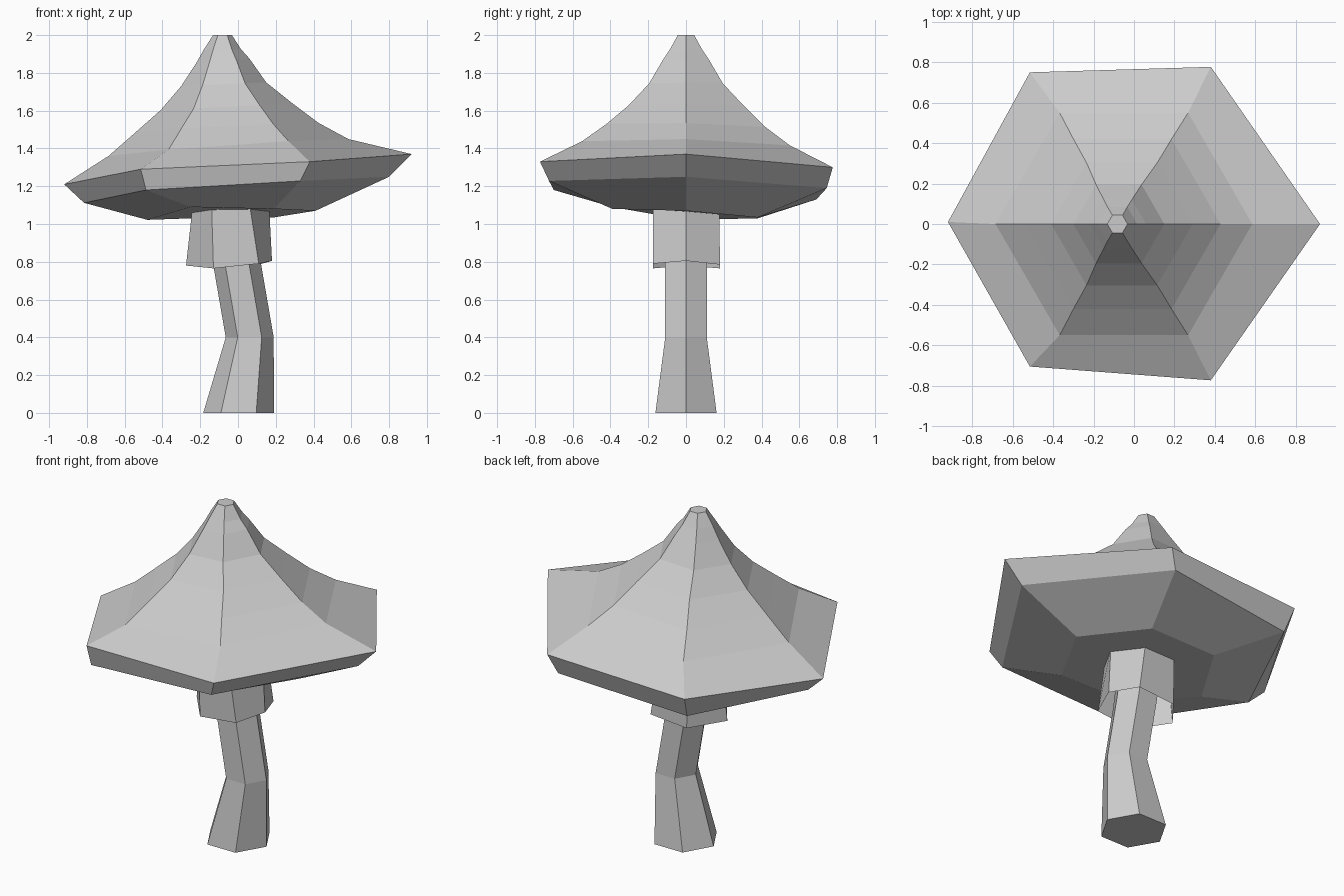
import bpy
from math import cos, sin, pi


def hexagon(cx, r, z, tilt_x=0.0, tilt_y=0.0):
    """Six-sided ring with a corner on +x, tilted along x and y."""
    pts = []
    for i in range(6):
        x, y = r * cos(i * pi / 3), r * sin(i * pi / 3)
        pts.append((cx + x, y, z + tilt_x * x + tilt_y * y))
    return pts


def loft(name, rings, cap_start=True, cap_end=True):
    """Join rings, listed from bottom to top, into a flat-faced shell."""
    verts = [p for ring in rings for p in ring]
    faces = []
    for k in range(len(rings) - 1):
        for i in range(6):
            a, b = k * 6 + i, k * 6 + (i + 1) % 6
            faces.append((a, b, b + 6, a + 6))
    if cap_start:
        faces.append(tuple(reversed(range(6))))
    if cap_end:
        n = len(verts)
        faces.append(tuple(range(n - 6, n)))
    mesh = bpy.data.meshes.new(name)
    mesh.from_pydata(verts, [], faces)
    mesh.update()
    obj = bpy.data.objects.new(name, mesh)
    bpy.context.collection.objects.link(obj)
    return obj


# Bent stem
loft("stem", [
    hexagon(0.003, 0.187, 0.0),
    hexagon(0.062, 0.127, 0.40),
    hexagon(-0.007, 0.127, 0.80),
    hexagon(-0.04, 0.127, 1.05),
])

# Open skirt hanging around the stem
skirt_hem = [(0.18, 0, 0.805), (0.11, 0.18, 0.785), (-0.13, 0.18, 0.765),
             (-0.275, 0, 0.78), (-0.13, -0.175, 0.765), (0.11, -0.175, 0.79)]
loft("skirt", [skirt_hem, hexagon(-0.038, 0.203, 1.09)], False, False)

# Cap: underside, uneven rim, then a concave tip
underside = [(0.41, 0, 1.07), (0.19, 0.38, 1.035), (-0.25, 0.38, 1.03),
             (-0.48, 0, 1.022), (-0.25, -0.39, 1.09), (0.19, -0.39, 1.08)]
lower_rim = [(0.80, 0, 1.25), (0.33, 0.745, 1.19), (-0.49, 0.69, 1.13),
             (-0.815, 0, 1.112), (-0.487, -0.70, 1.18), (0.33, -0.725, 1.228)]
rim = [(0.92, 0, 1.37), (0.38, 0.777, 1.30), (-0.515, 0.75, 1.26),
       (-0.92, 0.01, 1.21), (-0.515, -0.705, 1.29), (0.38, -0.773, 1.33)]
loft("cap", [
    underside, lower_rim, rim,
    hexagon(-0.05, 0.635, 1.405, 0.07, -0.02),
    hexagon(-0.057, 0.485, 1.51, 0.05, -0.02),
    hexagon(-0.06, 0.35, 1.62, 0.05),
    hexagon(-0.075, 0.225, 1.74, 0.04),
    hexagon(-0.08, 0.14, 1.865, 0.08),
    hexagon(-0.082, 0.098, 1.925),
    hexagon(-0.082, 0.05, 2.0),
])
